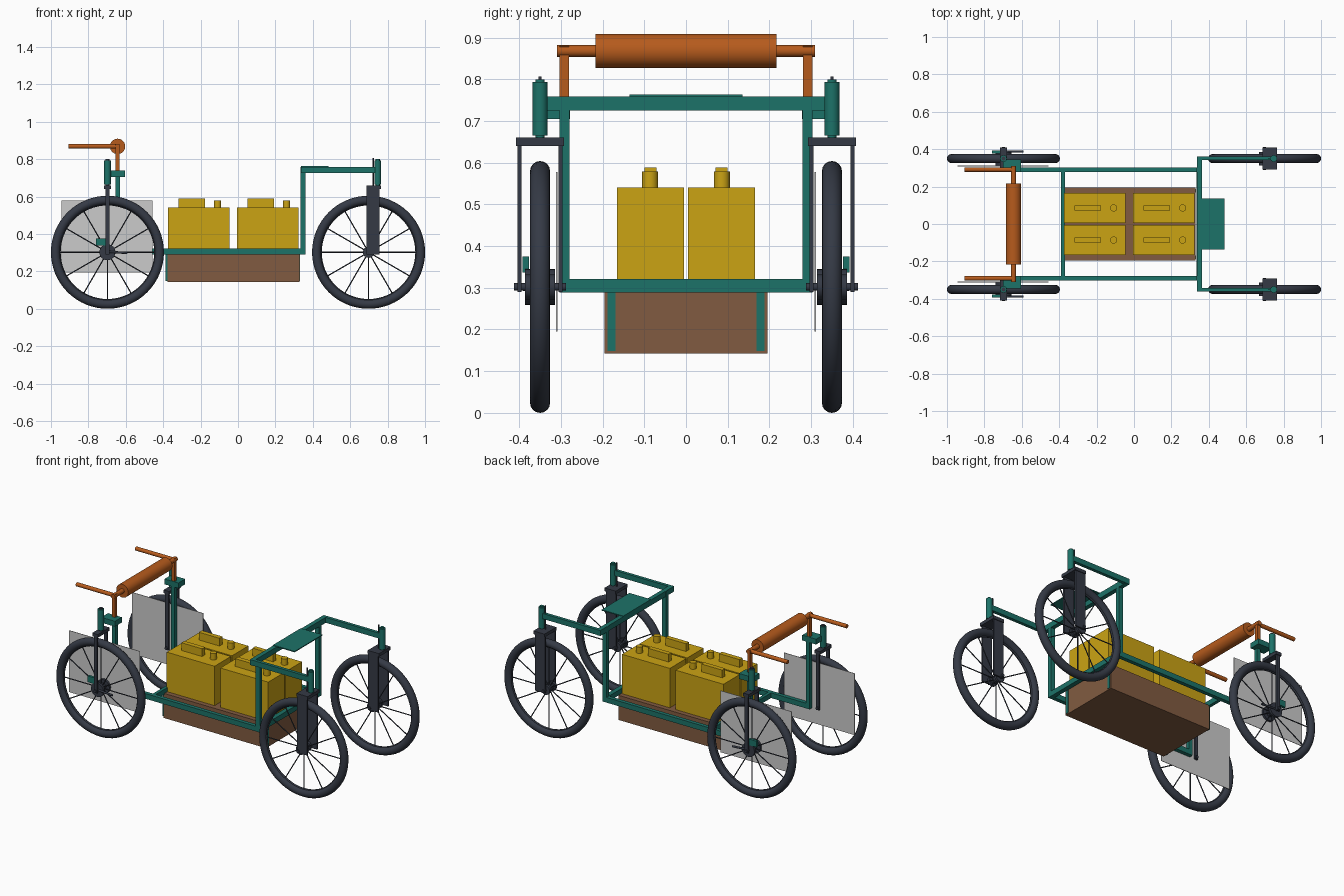
import bpy
from math import pi, sin, cos
from mathutils import Vector

if "Cube" in bpy.data.objects:
    bpy.data.objects.remove(bpy.data.objects["Cube"])


def material(name, rgb):
    m = bpy.data.materials.new(name)
    m.diffuse_color = (*rgb, 1)
    m.use_nodes = True
    m.node_tree.nodes["Principled BSDF"].inputs["Base Color"].default_value = m.diffuse_color
    return m


TEAL = material("teal_paint", (0.012, 0.17, 0.14))
DARK = material("dark_rubber", (0.035, 0.042, 0.06))
ORANGE = material("orange_paint", (0.47, 0.105, 0.012))
YELLOW = material("yellow_plastic", (0.6, 0.37, 0.007))
BROWN = material("brown_wood", (0.22, 0.105, 0.052))


def finish(name, mat, smooth=False):
    ob = bpy.context.object
    ob.name = name
    if mat:
        ob.data.materials.append(mat)
    if smooth:
        bpy.ops.object.shade_smooth_by_angle(angle=0.7)
    return ob


def box(name, x, y, z, mat):
    """Box from (min, max) ranges."""
    lo, hi = zip(*(sorted(r) for r in (x, y, z)))
    bpy.ops.mesh.primitive_cube_add(size=1, location=[(a + b) / 2 for a, b in zip(lo, hi)])
    bpy.context.object.scale = [b - a for a, b in zip(lo, hi)]
    bpy.ops.object.transform_apply(location=False, rotation=False, scale=True)
    return finish(name, mat)


def rod(name, a, b, r, mat, sides=24):
    """Cylinder between two points."""
    a, b = Vector(a), Vector(b)
    d = b - a
    bpy.ops.mesh.primitive_cylinder_add(vertices=sides, radius=r, depth=d.length, location=(a + b) / 2,
                                        rotation=d.to_track_quat('Z', 'Y').to_euler())
    return finish(name, mat, True)


def ring(name, c, major, minor, mat):
    bpy.ops.mesh.primitive_torus_add(major_segments=64, minor_segments=16, major_radius=major,
                                     minor_radius=minor, location=c, rotation=(pi / 2, 0, 0))
    return finish(name, mat, True)


R = 0.302      # wheel radius
WX = 0.698     # wheel centre in x
WY = 0.35      # wheel centre in y


def wheel(end, x, s, hub_r):
    y = s * WY
    ring(end + "_tyre", (x, y, R), R - 0.024, 0.024, DARK)
    ring(end + "_rim", (x, y, R), 0.256, 0.006, DARK)
    for k in range(12):
        a = k * pi / 6
        u = Vector((cos(a), 0, sin(a)))
        c = Vector((x, y, R))
        rod(end + "_spoke", c + u * 0.015, c + u * 0.262, 0.0032, DARK, 8)
    rod(end + "_hub", (x, y - 0.03, R), (x, y + 0.03, R), 0.02, DARK)
    for t in (-1, 1):
        rod(end + "_hub_flange", (x, y + t * 0.022, R), (x, y + t * 0.036, R), hub_r, DARK)
    rod(end + "_axle", (x, y - 0.062, R), (x, y + 0.062, R), 0.009, DARK, 12)


for s in (-1, 1):
    wheel("front", WX, s, 0.03)
    wheel("rear", -WX, s, 0.043)

    # front forks: wide blades, crown, steering head
    for t in (-1, 1):
        yc = s * WY + t * 0.049
        box("front_fork_blade", (0.688, 0.757), (yc - 0.005, yc + 0.005), (0.29, 0.645), DARK)
    box("front_fork_crown", (0.688, 0.765), (s * WY - 0.058, s * WY + 0.058), (0.64, 0.66), DARK)
    rod("front_steering_head", (0.747, s * WY, 0.665), (0.747, s * WY, 0.793), 0.018, TEAL)
    rod("front_head_cap", (0.747, s * WY, 0.655), (0.747, s * WY, 0.80), 0.011, TEAL)
    rod("front_head_pin", (0.722, s * WY, 0.655), (0.722, s * WY, 0.807), 0.004, DARK, 12)

    # rear forks: slim legs, crown, steering head
    for t in (-1, 1):
        yc = s * WY + t * 0.049
        box("rear_fork_leg", (-0.709, -0.687), (yc - 0.005, yc + 0.005), (0.29, 0.645), DARK)
    box("rear_fork_crown", (-0.717, -0.679), (s * WY - 0.058, s * WY + 0.058), (0.64, 0.66), DARK)
    rod("rear_steering_head", (-WX, s * WY, 0.665), (-WX, s * WY, 0.793), 0.018, TEAL)
    rod("rear_head_cap", (-WX, s * WY, 0.655), (-WX, s * WY, 0.80), 0.011, DARK)
    box("rear_head_bracket", (-0.70, -0.605), (s * 0.278, s * 0.345), (0.705, 0.738), TEAL)

    # rear brake: caliper and lever beside the hub, side guard plate
    box("brake_caliper", (-0.76, -0.703), (s * 0.376, s * 0.392), (0.337, 0.375), TEAL)
    rod("brake_lever", (-WX, s * 0.388, R + 0.003), (-0.592, s * 0.388, 0.298), 0.006, DARK, 12)
    box("side_guard", (-0.944, -0.457), (s * 0.3085, s * 0.3115), (0.195, 0.578), None)

    # main frame
    yr = (s * 0.279, s * 0.303)
    box("lower_rail", (-0.655, 0.362), yr, (0.289, 0.321), TEAL)
    box("front_post", (0.334, 0.362), yr, (0.289, 0.758), TEAL)
    box("rear_post", (-0.655, -0.631), yr, (0.289, 0.74), TEAL)
    box("front_arm", (0.337, 0.75), (s * 0.342, s * 0.362), (0.726, 0.759), TEAL)
    for x0, x1 in ((-0.387, -0.375), (0.326, 0.332)):
        box("tray_strap", (x0, x1), (s * 0.169, s * 0.188), (0.148, 0.29), TEAL)

    # push handle sides
    box("handle_post", (-0.654, -0.634), (s * 0.281, s * 0.303), (0.735, 0.88), ORANGE)
    rod("handle_grip", (-0.905, s * 0.291, 0.868), (-0.64, s * 0.291, 0.868), 0.012, ORANGE)

# cross members and seat plate
box("top_cross_bar", (0.336, 0.363), (-0.362, 0.362), (0.725, 0.759), TEAL)
box("front_lower_cross_bar", (0.334, 0.362), (-0.28, 0.28), (0.289, 0.321), TEAL)
box("rear_lower_cross_bar", (-0.39, -0.37), (-0.28, 0.28), (0.289, 0.321), TEAL)
box("seat_plate", (0.336, 0.485), (-0.136, 0.136), (0.757, 0.763), TEAL)

# push handle bar and padded roller
rod("handle_bar", (-0.644, -0.309, 0.868), (-0.644, 0.309, 0.868), 0.014, ORANGE)
rod("handle_roller", (-0.644, -0.217, 0.868), (-0.644, 0.217, 0.868), 0.041, ORANGE, 32)

# cargo tray
box("cargo_tray", (-0.377, 0.329), (-0.195, 0.195), (0.142, 0.295), BROWN)

# jerry cans
for x0 in (-0.374, -0.005):
    for s in (-1, 1):
        box("can_body", (x0, x0 + 0.329), (s * 0.005, s * 0.166), (0.293, 0.54), YELLOW)
        box("can_handle", (x0 + 0.055, x0 + 0.197), (s * 0.071, s * 0.1), (0.535, 0.588), YELLOW)
        rod("can_cap", (x0 + 0.265, s * 0.086, 0.535), (x0 + 0.265, s * 0.086, 0.579), 0.019, YELLOW)
